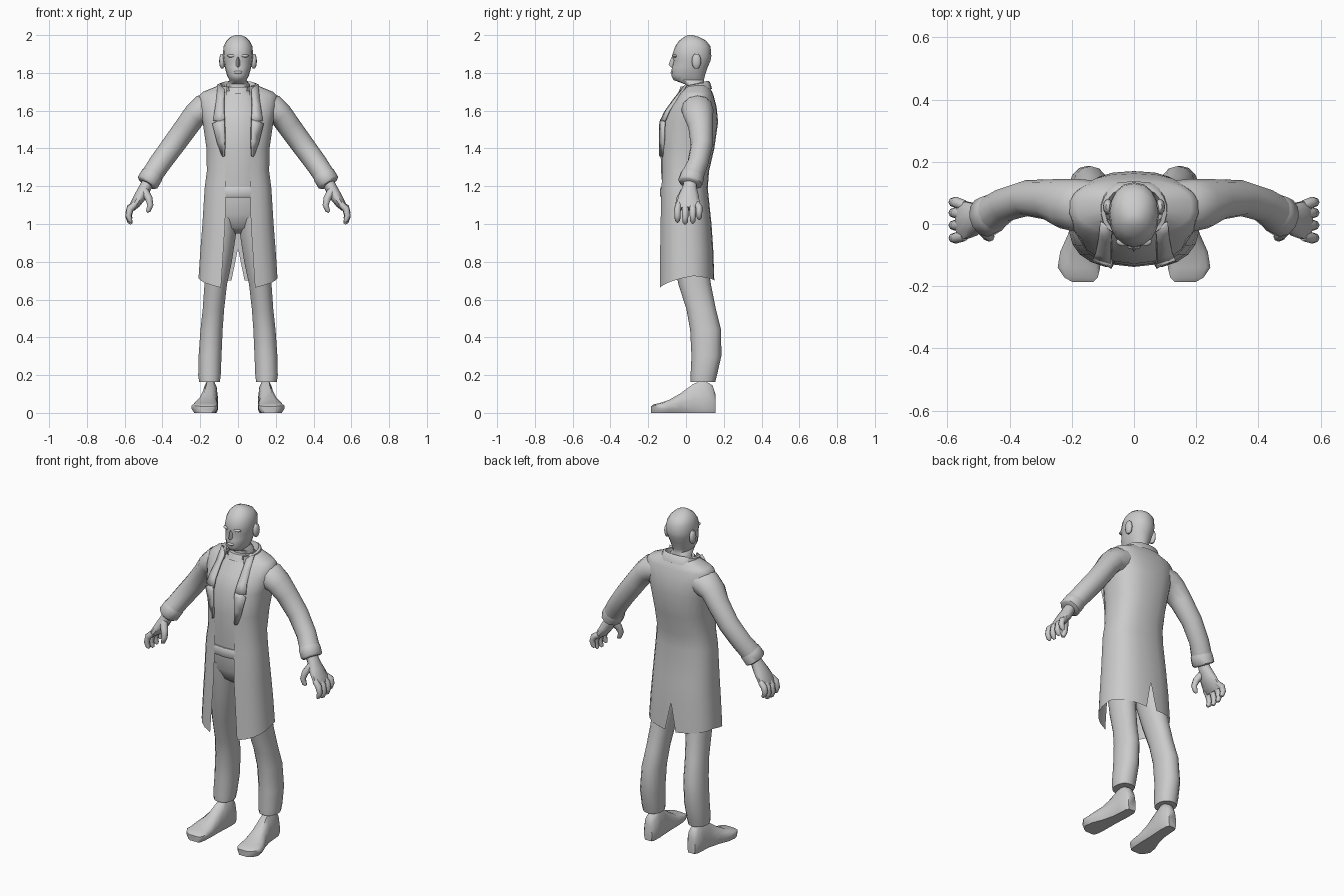
import bpy, bmesh, math
from mathutils import Vector

grey = bpy.data.materials.new("plain grey")
grey.diffuse_color = (0.6, 0.6, 0.6, 1)


def spow(v, p):
    return math.copysign(abs(v) ** p, v)


def skin(name, rows, closed=True, caps=True, mirror=False):
    """Bridge rows of points into one surface."""
    bm = bmesh.new()
    vs = [[bm.verts.new(p) for p in r] for r in rows]
    n = len(rows[0])
    for a, b in zip(vs, vs[1:]):
        for i in range(n if closed else n - 1):
            j = (i + 1) % n
            bm.faces.new((a[i], a[j], b[j], b[i]))
    if caps and closed:
        bm.faces.new(vs[0])
        bm.faces.new(vs[-1])
    bmesh.ops.recalc_face_normals(bm, faces=bm.faces)
    me = bpy.data.meshes.new(name)
    bm.to_mesh(me)
    bm.free()
    ob = bpy.data.objects.new(name, me)
    me.materials.append(grey)
    bpy.context.collection.objects.link(ob)
    if mirror:
        m = ob.modifiers.new("mirror", 'MIRROR')
        m.merge_threshold = 0.002
    return ob


def ring(z, w, yf, yb, n=16, p=0.85, cx=0):
    """Horizontal rounded ring from half width and front/back y."""
    ym, d = (yf + yb) / 2, (yb - yf) / 2
    return [(cx + w * spow(math.sin(t), p), ym - d * spow(math.cos(t), p), z)
            for t in (2 * math.pi * i / n for i in range(n))]


def tube(name, secs, n=10, mirror=True):
    """Tube through (x, y, z, thickness, y radius) sections lying mostly in xz."""
    rows = []
    for i, s in enumerate(secs):
        a, b = secs[max(i - 1, 0)], secs[min(i + 1, len(secs) - 1)]
        t = Vector(b[:3]) - Vector(a[:3])
        u = Vector((0, 1, 0)).cross(t).normalized()
        v = t.cross(u).normalized()
        rows.append([Vector(s[:3]) + u * s[3] * math.cos(k) + v * s[4] * math.sin(k)
                     for k in (2 * math.pi * j / n for j in range(n))])
    return skin(name, rows, mirror=mirror)


def ball(name, loc, size, mirror=False):
    rows = []
    for i in range(1, 8):
        a = math.pi * i / 8
        rows.append([(loc[0] + size[0] * math.sin(a) * math.cos(t),
                      loc[1] + size[1] * math.sin(a) * math.sin(t),
                      loc[2] + size[2] * math.cos(a))
                     for t in (2 * math.pi * j / 10 for j in range(10))])
    return skin(name, rows, mirror=mirror)


# Head and neck
skin("head", [ring(*r, p=0.92) for r in (
    (1.66, .068, -.005, .105), (1.74, .062, -.005, .1), (1.762, .045, -.066, .095),
    (1.785, .058, -.077, .1), (1.83, .07, -.075, .115), (1.865, .077, -.066, .13),
    (1.89, .08, -.074, .134), (1.94, .077, -.058, .13), (1.97, .062, -.037, .107),
    (1.99, .04, -.01, .07), (2.0, .015, .01, .035))])
ball("ear", (.084, .055, 1.862), (.016, .026, .042), True)
skin("nose", [[(-.008, -.06, 1.885), (.008, -.06, 1.885), (0, -.077, 1.885)],
              [(-.016, -.06, 1.838), (.016, -.06, 1.838), (0, -.092, 1.843)],
              [(-.012, -.06, 1.828), (.012, -.06, 1.828), (0, -.078, 1.829)]])
ball("brow", (.032, -.056, 1.89), (.026, .016, .009), True)
ball("lips", (0, -.07, 1.803), (.024, .012, .009))

# Shirt, neck band, belt and hips
skin("shirt", [ring(*r) for r in (
    (1.72, .068, -.015, .095), (1.69, .09, -.035, .1), (1.62, .125, -.09, .12),
    (1.54, .145, -.128, .13), (1.4, .14, -.135, .12), (1.28, .138, -.132, .1),
    (1.17, .145, -.123, .095))])
skin("neck_band", [ring(1.69, .076, -.045, .1), ring(1.725, .07, -.025, .1)])
skin("belt", [ring(*r) for r in (
    (1.14, .15, -.132, .095), (1.15, .152, -.138, .096),
    (1.185, .152, -.138, .096), (1.195, .15, -.132, .095))])
skin("hips", [ring(*r) for r in (
    (1.15, .148, -.122, .095), (1.05, .155, -.115, .1), (.98, .13, -.08, .09),
    (.95, .06, -.04, .07))])

# Long coat: open front, vent at the back of the hem
coat_rows = []
N = 10
for z, xe, w, yf, yb, vent in (
        (1.735, .07, .1, -.005, .118, 0), (1.7, .085, .185, -.03, .138, 0),
        (1.68, .085, .208, -.045, .146, 0), (1.62, .08, .205, -.088, .162, 0),
        (1.54, .075, .188, -.127, .17, 0), (1.4, .07, .168, -.135, .15, 0),
        (1.28, .065, .166, -.13, .122, 0), (1.19, .065, .178, -.134, .115, 0),
        (1.0, .068, .19, -.139, .135, 0), (.87, .077, .2, -.142, .144, 0),
        (.7, .09, .21, -.146, .15, .035)):
    t0 = math.asin((xe / w) ** 1.25)
    ym, d = (yf + yb) / 2, (yb - yf) / 2
    row = []
    for i in range(N + 1):
        s = i / N
        t = t0 + (math.pi - t0) * s
        x = w * spow(math.sin(t), .8) if i < N else vent
        hem = 0
        if z == .7:
            hem = -.037 + .062 * s / .5 if s < .5 else .025 * (1 - s) / .5
        row.append((x, ym - d * spow(math.cos(t), .8), z + hem))
    coat_rows.append(row)
skin("coat", coat_rows, closed=False, mirror=True)


# Folded collar around the neck
def collar_arc(rx, y_front, y_back, z_front, z_back):
    pts = []
    for i in range(9):
        t = math.radians(25 + 155 * i / 8)
        k = (1 - math.cos(t)) / 2
        y = (y_front + y_back) / 2 - (y_back - y_front) / 2 * math.cos(t)
        pts.append((rx * math.sin(t) ** .7 if i < 8 else 0, y, z_front + (z_back - z_front) * k))
    return pts


skin("collar", [collar_arc(.078, -.03, .105, 1.69, 1.72),
                collar_arc(.092, -.035, .117, 1.725, 1.758),
                collar_arc(.106, -.04, .127, 1.725, 1.752),
                collar_arc(.114, -.045, .138, 1.675, 1.715)],
     closed=False, mirror=True)


# Lapels: strips with a notch between upper and lower part
def lapel(name, rows):
    ob = skin(name, [[(xi, y, z), (xo, y + .022, zo)] for z, xi, xo, zo, y in rows],
              closed=False, mirror=True)
    m = ob.modifiers.new("thickness", 'SOLIDIFY')
    m.thickness, m.offset = .012, 0


lapel("upper_lapel", ((1.715, .07, .108, 1.74, -.018), (1.66, .073, .112, 1.665, -.062),
                      (1.59, .073, .122, 1.6, -.112), (1.54, .07, .132, 1.548, -.134)))
lapel("lower_lapel", ((1.55, .072, .1, 1.545, -.133), (1.525, .07, .134, 1.53, -.137),
                      (1.44, .07, .108, 1.43, -.139), (1.36, .072, .08, 1.355, -.138)))

# Sleeves and cuffs
tube("sleeve", ((.13, .06, 1.62, .07, .08), (.185, .06, 1.605, .08, .085),
                (.228, .065, 1.577, .064, .08), (.272, .078, 1.515, .062, .066),
                (.345, .083, 1.415, .06, .058), (.415, .062, 1.32, .058, .055),
                (.455, .035, 1.26, .056, .06)), 12)
tube("cuff", ((.445, .04, 1.275, .052, .055), (.456, .034, 1.257, .06, .064),
              (.478, .022, 1.22, .06, .066), (.483, .02, 1.212, .05, .055)), 12)

# Hands
tube("palm", ((.47, .025, 1.235, .03, .035), (.49, .02, 1.195, .032, .038),
              (.515, .015, 1.15, .032, .055), (.545, .012, 1.105, .026, .064),
              (.562, .012, 1.08, .016, .06)))
for i, (y, drop) in enumerate(((-.045, .01), (-.004, 0), (.036, .005), (.07, .025))):
    tube("finger_%d" % (i + 1), (
        (.545, y * .85, 1.105, .017, .017), (.572, y, 1.075 + drop / 2, .018, .018),
        (.58, y, 1.035 + drop, .016, .016), (.572, y, 1.01 + drop, .013, .014),
        (.564, y, 1.0 + drop, .006, .007)), 8)
tube("thumb", ((.495, -.005, 1.175, .022, .024), (.472, -.03, 1.135, .02, .021),
               (.464, -.04, 1.1, .016, .017), (.474, -.04, 1.072, .013, .014),
               (.484, -.04, 1.064, .006, .007)), 8)

# Trouser legs
skin("trouser_leg", [ring(z, rx, cy - ry, cy + ry, 14, .92, cx) for z, cx, cy, rx, ry in (
    (1.08, .078, -.01, .076, .105), (.95, .088, .002, .08, .1), (.8, .105, .025, .074, .09),
    (.68, .118, .046, .061, .086), (.55, .13, .08, .058, .078), (.44, .14, .104, .06, .082),
    (.3, .148, .108, .062, .079), (.2, .151, .094, .061, .07), (.163, .151, .09, .056, .065))],
    mirror=True)

# Shoes: cross-sections from heel to toe with a flat sole
shoe = []
for y, cx, hw, h in ((.157, .145, .026, .1), (.14, .145, .038, .15), (.09, .146, .042, .18),
                     (.035, .15, .043, .155), (-.03, .16, .052, .105), (-.09, .172, .067, .07),
                     (-.14, .177, .07, .053), (-.172, .17, .055, .045), (-.186, .165, .035, .034)):
    row = []
    for i in range(12):
        t = 2 * math.pi * (i + .5) / 12
        s = math.sin(t)
        z = .035 + (h - .035) * s if s > 0 else .035 * (1 - min(1, -s * 1.5))
        row.append((cx + hw * spow(math.cos(t), .7), y, max(z, 0)))
    shoe.append(row)
skin("shoe", shoe, mirror=True)

# Smooth shading with sharp creases
for ob in bpy.context.collection.objects:
    ob.select_set(True)
    bpy.context.view_layer.objects.active = ob
bpy.ops.object.shade_smooth_by_angle(angle=math.radians(50))
